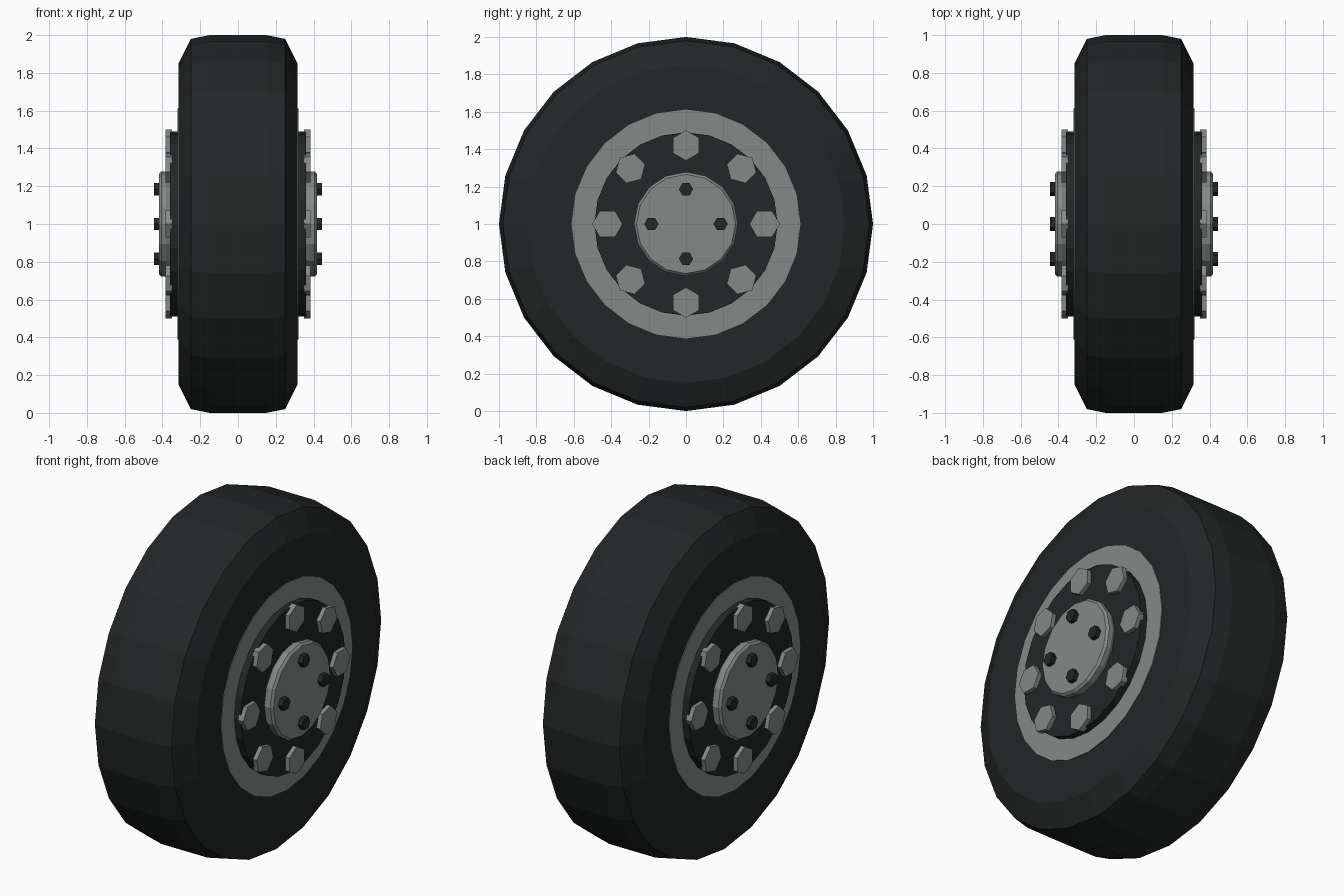
import bpy, bmesh
from math import sin, cos, pi

if "Cube" in bpy.data.objects:
    bpy.data.objects.remove(bpy.data.objects["Cube"])


def material(name, c):
    m = bpy.data.materials.new(name)
    m.diffuse_color = (*c, 1)
    m.use_nodes = True
    m.node_tree.nodes["Principled BSDF"].inputs["Base Color"].default_value = m.diffuse_color
    return m


RUBBER = material("rubber", (0.017, 0.020, 0.020))
STEEL = material("steel", (0.24, 0.25, 0.25))


def lathe(bm, profile, sides, cy=0.0, cz=1.0, turn=0.0):
    """Revolve (x, radius) points about an axis parallel to x, caps at open ends."""
    rings = []
    for x, r in profile:
        rings.append([bm.verts.new((x, cy + r * sin(turn + 2 * pi * i / sides),
                                    cz + r * cos(turn + 2 * pi * i / sides)))
                      for i in range(sides)])
    for a, b in zip(rings, rings[1:]):
        for i in range(sides):
            j = (i + 1) % sides
            bm.faces.new((a[i], a[j], b[j], b[i]))
    bm.faces.new(rings[0])
    bm.faces.new(rings[-1])


def finish(bm, name, mat, mirror=True):
    bmesh.ops.recalc_face_normals(bm, faces=bm.faces)
    me = bpy.data.meshes.new(name)
    bm.to_mesh(me)
    bm.free()
    me.materials.append(mat)
    ob = bpy.data.objects.new(name, me)
    bpy.context.collection.objects.link(ob)
    if mirror:
        ob.modifiers.new("both_sides", "MIRROR").use_axis[0] = True


def turned_part(name, profile, sides, mat, mirror=True):
    bm = bmesh.new()
    lathe(bm, profile, sides)
    finish(bm, name, mat, mirror)


def bolt_circle(name, count, ring, radius, x0, x1, mat, radial):
    bm = bmesh.new()
    for k in range(count):
        a = 2 * pi * k / count
        lathe(bm, [(x0, radius), (x1, radius)], 6, ring * sin(a), 1 + ring * cos(a),
              a if radial else pi / 2)
    finish(bm, name, mat)


# Tyre with chamfered shoulders
half = [(0.15, 1.0), (0.25, 0.98), (0.315, 0.85), (0.315, 0.60)]
turned_part("tyre", [(-x, r) for x, r in reversed(half)] + half, 24, RUBBER, False)

# Flat rim ring, dark wheel disc and hub cap on both sides
turned_part("rim", [(0.30, 0.612), (0.319, 0.612)], 24, STEEL)
turned_part("wheel_disc", [(0.30, 0.49), (0.36, 0.49)], 24, RUBBER)
turned_part("hub_cap", [(0.35, 0.265), (0.38, 0.278), (0.405, 0.278), (0.418, 0.265)], 16, STEEL)

# Wheel bolts and hub bolts
bolt_circle("wheel_bolts", 8, 0.42, 0.081, 0.35, 0.385, STEEL, True)
bolt_circle("hub_bolts", 4, 0.185, 0.038, 0.41, 0.446, RUBBER, False)
